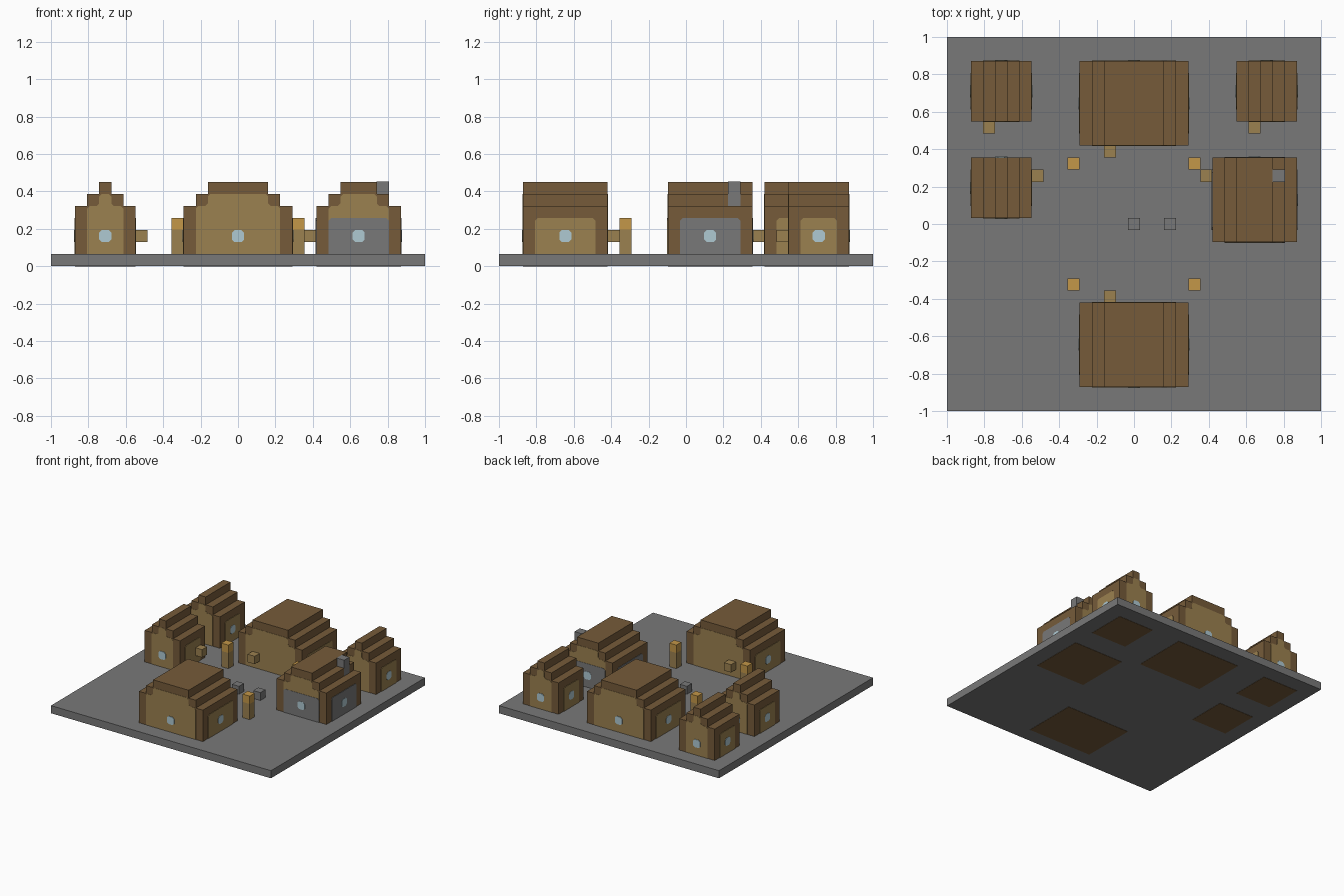
import bpy
import bmesh
from mathutils import Vector

cube = bpy.data.objects.get("Cube")
if cube:
    bpy.data.objects.remove(cube, do_unlink=True)

U = 2 / 31          # one block
SKIN = 0.002        # thickness step of the painted wall plates
X, Y, Z = Vector((1, 0, 0)), Vector((0, 1, 0)), Vector((0, 0, 1))


def material(name, rgb):
    mat = bpy.data.materials.new(name)
    mat.use_nodes = True
    mat.diffuse_color = (*rgb, 1)
    mat.node_tree.nodes["Principled BSDF"].inputs["Base Color"].default_value = (*rgb, 1)
    return mat


STONE = material("stone grey", (0.19, 0.19, 0.19))
TIMBER = material("dark timber", (0.18, 0.105, 0.042))
PLANK = material("light plank", (0.33, 0.22, 0.08))
GLASS = material("pale glass", (0.43, 0.59, 0.65))
LAMP = material("lamp amber", (0.55, 0.31, 0.065))


def prism(name, outline, origin, along, normal, depth, mat):
    """Extrude an upright outline of (along, height) points along the normal."""
    bm = bmesh.new()
    verts = [bm.verts.new(origin + along * a + Z * h) for a, h in outline]
    face = bm.faces.new(verts)
    new = bmesh.ops.extrude_face_region(bm, geom=[face])["geom"]
    bmesh.ops.translate(bm, vec=normal * depth,
                        verts=[v for v in new if isinstance(v, bmesh.types.BMVert)])
    bmesh.ops.recalc_face_normals(bm, faces=bm.faces)
    mesh = bpy.data.meshes.new(name)
    bm.to_mesh(mesh)
    bm.free()
    mesh.materials.append(mat)
    obj = bpy.data.objects.new(name, mesh)
    bpy.context.collection.objects.link(obj)
    return obj


def rect(half, low, high):
    return [(-half, low), (half, low), (half, high), (-half, high)]


def block(name, i, j, low, high, mat, grow=0):
    """A one-block column at grid cell i, j between two levels."""
    half = U / 2 + grow
    origin = Vector((i + 0.5, j + 0.5, 0)) * U - X - Y
    return prism(name, rect(half, low * U, high * U + grow),
                 origin - Y * half, X, Y, 2 * half, mat)


def stepped(width, base, eaves):
    """Symmetric gable outline rising in two steps."""
    h = width / 2
    right = [(h, base), (h, eaves), (h - 1, eaves), (h - 1, eaves + 1),
             (h - 2, eaves + 1), (h - 2, eaves + 2)]
    pts = right + [(-a, z) for a, z in reversed(right)]
    return [(a * U, z * U) for a, z in pts]


def chamfer(pts, floor, cut=0.014):
    """Clip every corner that is above the floor."""
    out = []
    for k, (a, z) in enumerate(pts):
        p = Vector((a, z))
        if z <= floor:
            out.append(p)
            continue
        for q in (pts[k - 1], pts[(k + 1) % len(pts)]):
            out.append(p + (Vector(q) - p).normalized() * cut)
    return out


def gable_wall(width):
    """Plank area that follows the roof steps one block inside."""
    h = width / 2 - 1
    right = [(h, 1), (h, 5), (h - 1, 5), (h - 1, 6)]
    pts = right + [(-a, z) for a, z in reversed(right)]
    return chamfer([(a * U, z * U) for a, z in pts], U)


def house(name, i, j, width, depth, door, wall=PLANK):
    """Stepped roof house at grid corner i, j; the door side has no window."""
    centre = Vector((i + width / 2, j + depth / 2, 0)) * U - X - Y
    prism(name + "_frame", stepped(width, 0, 5), centre - Y * depth * U / 2,
          X, Y, depth * U, TIMBER)
    sides = {"front": (-Y, X), "back": (Y, X), "left": (X, Y), "right": (-X, Y)}
    for side, (normal, along) in sides.items():
        gable = side in ("front", "back")
        span, reach = (width, depth) if gable else (depth, width)
        origin = centre + normal * reach * U / 2
        tag = f"{name}_{side}_"
        if gable:
            prism(tag + "gable", gable_wall(width), origin, along, normal, SKIN, PLANK)
        if not gable or wall is not PLANK:
            panel = chamfer(rect((span / 2 - 1) * U, U, 4 * U), U)
            prism(tag + "wall", panel, origin, along, normal, 2 * SKIN, wall)
        if side != door:
            pane = chamfer(rect(U / 2, 2 * U, 3 * U), 0)
            prism(tag + "window", pane, origin, along, normal, 3 * SKIN, GLASS)


# Ground, lifted a hair so the house floors show beneath
prism("ground", rect(1, SKIN, U), -Y, X, Y, 2, STONE)

# Houses: grid corner, size and door side
house("front_house", 11, 2, 9, 7, "back")
house("back_house", 11, 22, 9, 7, "front")
house("stone_house", 22, 14, 7, 7, "right", STONE)
house("left_back_house", 24, 24, 5, 5, "front")
house("right_back_house", 2, 24, 5, 5, "front")
house("right_middle_house", 2, 16, 5, 5, "left")
block("chimney", 27, 19, 5, 7, STONE, 0.002)

# Small brackets beside the doors
for i, j in [(13, 9), (13, 21), (21, 19), (7, 19), (3, 23), (25, 23)]:
    block("door_bracket", i, j, 2, 3, PLANK)

# Lamp posts around the square
for i in (10, 20):
    for j in (10, 20):
        block("lamp_post", i, j, 1, 3, PLANK)
        block("lamp_head", i, j, 3, 4, LAMP)

# Stones in the middle of the square
for i in (15, 18):
    block("square_stone", i, 15, 1, 2, STONE)
